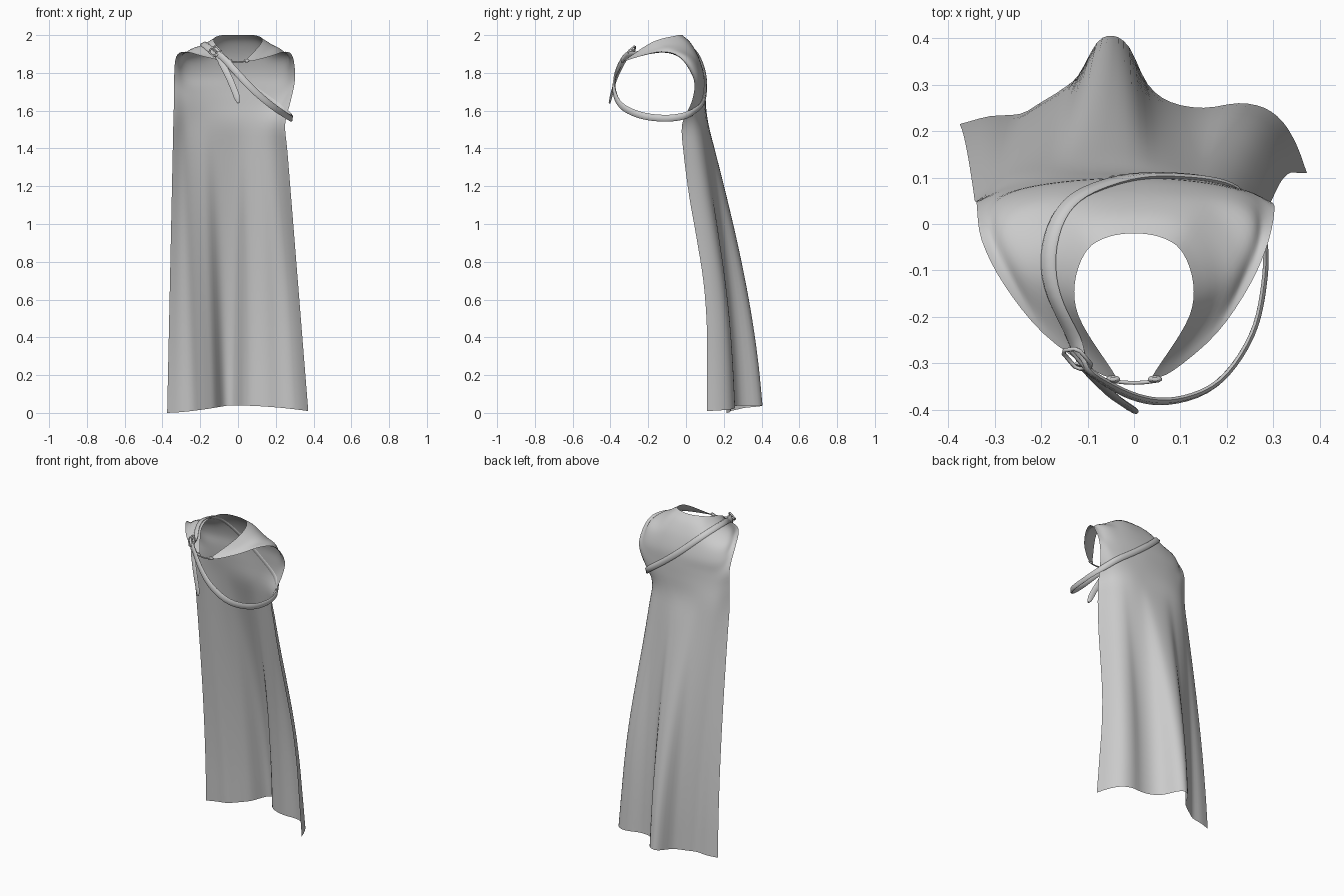
import bpy, bmesh, math
from mathutils import Vector as V
from mathutils.bvhtree import BVHTree

if "Cube" in bpy.data.objects:
    bpy.data.objects.remove(bpy.data.objects["Cube"])

cloth = bpy.data.materials.new("grey_cloth")
cloth.diffuse_color = (0.6, 0.6, 0.6, 1)
cloth.use_nodes = True
cloth.node_tree.nodes["Principled BSDF"].inputs["Base Color"].default_value = cloth.diffuse_color


def spline(pts, n, closed=False):
    """Smooth curve through pts, n samples."""
    m, out = len(pts), []
    for i in range(n):
        f = i / n * m if closed else i / (n - 1) * (m - 1)
        k = int(f) if closed else min(int(f), m - 2)
        t = f - k
        if closed:
            a, b, c, d = (pts[(k + j) % m] for j in (-1, 0, 1, 2))
        else:
            b, c = pts[k], pts[k + 1]
            a = pts[k - 1] if k else b * 2 - c
            d = pts[k + 2] if k + 2 < m else c * 2 - b
        out.append(b + (c - a) * (t / 2) + (a * 2 - b * 5 + c * 4 - d) * (t * t / 2)
                   + (b * 3 - a - c * 3 + d) * (t ** 3 / 2))
    return out


def make(name, verts, faces, angle=50):
    me = bpy.data.meshes.new(name)
    me.from_pydata([tuple(v) for v in verts], [], faces)
    me.materials.append(cloth)
    ob = bpy.data.objects.new(name, me)
    bpy.context.collection.objects.link(ob)
    bpy.ops.object.select_all(action='DESELECT')
    ob.select_set(True)
    bpy.context.view_layer.objects.active = ob
    bpy.ops.object.shade_smooth_by_angle(angle=math.radians(angle))
    return ob


def band(name, path, normals, widths, thick, closed=False):
    """Sweep a flat six-sided section along a path."""
    n, verts, faces = len(path), [], []
    for i, p in enumerate(path):
        q = path[(i + 1) % n] if closed else path[min(i + 1, n - 1)]
        r = path[i - 1] if closed else path[max(i - 1, 0)]
        side = (q - r).normalized().cross(normals[i]).normalized()
        nor = side.cross((q - r).normalized())
        w = widths[i] / 2
        for a, b in ((-1, 0), (-.7, .5), (.7, .5), (1, 0), (.7, -.5), (-.7, -.5)):
            verts.append(p + side * (a * w) + nor * (b * thick))
    for i in range(n if closed else n - 1):
        j = (i + 1) % n
        faces += [(i * 6 + k, i * 6 + (k + 1) % 6, j * 6 + (k + 1) % 6, j * 6 + k) for k in range(6)]
    if not closed:
        faces += [tuple(range(5, -1, -1)), tuple(range(n * 6 - 6, n * 6))]
    return make(name, verts, faces)


# Cape: upper rows from neckline to armpit, centre back out to the free edge
COLS = 49
upper = [
    [(0, -.02, 2.0), (.1, -.055, 1.997), (.125, -.18, 1.962), (.035, -.335, 1.86)],
    [(0, .02, 1.965), (.125, -.01, 1.965), (.175, -.14, 1.943), (.085, -.315, 1.865)],
    [(0, .055, 1.91), (.15, .032, 1.912), (.225, -.085, 1.927), (.178, -.235, 1.89)],
    [(0, .08, 1.85), (.16, .062, 1.86), (.255, 0, 1.887), (.25, -.13, 1.912)],
    [(0, .096, 1.79), (.155, .085, 1.79), (.255, .05, 1.81), (.29, -.035, 1.885)],
    [(0, .102, 1.72), (.145, .092, 1.72), (.245, .07, 1.725), (.302, .04, 1.77)],
    [(0, .105, 1.64), (.13, .096, 1.64), (.222, .073, 1.64), (.28, .033, 1.655)],
    [(0, .112, 1.53), (.115, .095, 1.53), (.195, .055, 1.53), (.25, -.02, 1.53)],
]
left_scale = (1, 1.02, 1.1, 1.12, 1.13, 1.12, 1.21, 1.37)
left_back = (0, 0, 0, 0, 0, 0, .015, .07)
rows = []
for half, s, back in zip(upper, left_scale, left_back):
    right = [V(p) for p in half]
    left = [V((-p[0] * s, p[1] + back * i / 3, p[2])) for i, p in enumerate(half)]
    rows.append(spline(left[:0:-1] + right, COLS))

# Wavy hem, left to right
hem_xy = [(-.375, .215), (-.31, .232), (-.245, .237), (-.2, .262), (-.155, .29), (-.12, .32),
          (-.08, .39), (-.045, .405), (-.01, .38), (.03, .3), (.08, .262), (.15, .25),
          (.225, .26), (.28, .25), (.32, .22), (.35, .17), (.372, .11)]


def hem_z(x):
    if x < -.05:
        return .04 * ((x + .375) / .325) ** 1.5
    return .04 - .03 * ((x + .05) / .42) ** 2


hem = spline([V((x, y, hem_z(x))) for x, y in hem_xy], COLS)

# Columns: smooth through the shoulders, then blend into the folds of the hem
grid = []
for c in range(COLS):
    top, h = rows[-1][c], hem[c]
    edge = (c / (COLS - 1)) ** 6
    low = []
    for f in (.1, .25, .4, .55, .7, .85, 1):
        t = .6 * math.sin(f * math.pi / 2) + .4 * f
        e = min(1, f * 1.4)
        t += (e * e * (3 - 2 * e) - t) * edge
        low.append(V((top.x + (h.x - top.x) * f, top.y + (h.y - top.y) * t,
                      top.z + (h.z - top.z) * f)))
    grid.append(spline([row[c] for row in rows] + low, 57))
R = len(grid[0])
verts = [p for col in grid for p in col]
faces = [(c * R + r, c * R + r + 1, (c + 1) * R + r + 1, (c + 1) * R + r)
         for c in range(COLS - 1) for r in range(R - 1)]
make("cape", verts, faces, 80)
tree = BVHTree.FromPolygons(verts, faces)

# Strap: over the left shoulder, across the back, under the right arm, up the front
path = [V(p) for p in (
    (-.125, -.29, 1.915), (-.165, -.2, 1.945), (-.183, -.09, 1.95), (-.16, .01, 1.93),
    (-.1, .08, 1.88), (0, .115, 1.79), (.1, .11, 1.71), (.19, .095, 1.645), (.25, .06, 1.595),
    (.282, -.04, 1.565), (.28, -.13, 1.56), (.255, -.24, 1.575), (.18, -.345, 1.625),
    (.08, -.382, 1.71), (0, -.372, 1.795), (-.07, -.335, 1.87))]
path = spline(path, 80, True)
pts, nors = [], []
for i, p in enumerate(path):
    out = V((p.x, p.y + .13, 0)).normalized()
    if i <= 41:
        hit, n, _, _ = tree.find_nearest(p)
        if n.dot(out + V((0, 0, .7))) < 0:
            n = -n
        p, out = hit + n * .006, n
    pts.append(p)
    nors.append(out)
for _ in range(3):
    pts = [(pts[i - 1] + pts[i] * 2 + pts[(i + 1) % 80]) / 4 for i in range(80)]
    nors = [(nors[i - 1] + nors[i] + nors[(i + 1) % 80]).normalized() for i in range(80)]
band("strap", pts, nors, [.036] * 80, .012, True)

# Loose strap end hanging from the buckle
tail = spline([V(p) for p in ((-.118, -.3, 1.9), (-.085, -.332, 1.85), (-.045, -.37, 1.77),
                              (-.012, -.393, 1.69), (.003, -.405, 1.64))], 14)
band("strap_tail", tail, [V((-.35, -1, .35)).normalized()] * 14,
     [.026] * 3 + [.034] * 8 + [.032, .024, .01], .007)


def tube(name, pts, radius, closed=False):
    """Round cord through points."""
    cu = bpy.data.curves.new(name, 'CURVE')
    cu.dimensions = '3D'
    cu.bevel_depth = radius
    cu.bevel_resolution = 1
    cu.use_fill_caps = True
    sp = cu.splines.new('POLY')
    sp.points.add(len(pts) - 1)
    for q, p in zip(sp.points, pts):
        q.co = (*p, 1)
    sp.use_cyclic_u = closed
    cu.materials.append(cloth)
    ob = bpy.data.objects.new(name, cu)
    bpy.context.collection.objects.link(ob)


# Buckle frame with its pin, lying flat on the strap
centre = V((-.122, -.29, 1.914))
along = V((.55, -.65, -.5)).normalized()
across = along.cross(V((-.45, -.6, .6))).normalized()
ring = [centre + along * (.03 * a) + across * (.024 * b) for a, b in
        ((-1, -.6), (-.7, -1), (.7, -1), (1, -.6), (1, .6), (.7, 1), (-.7, 1), (-1, .6))]
tube("buckle_frame", ring, .005, True)
tube("buckle_pin", [centre - along * .03, centre + along * .03], .004)

# Neck cord with a button on each collar tip
cord = [V((x, -.342 + 2 * x * x, 1.858 + 2 * x * x)) for x in (-.045, -.025, 0, .025, .045)]
tube("neck_cord", cord, .004)
for side in (-1, 1):
    bpy.ops.mesh.primitive_uv_sphere_add(segments=10, ring_count=6, radius=1,
                                         location=(side * .045, -.334, 1.864))
    ob = bpy.context.object
    ob.name = "collar_button"
    ob.scale = (.016, .008, .01)
    ob.data.materials.append(cloth)
    bpy.ops.object.shade_smooth_by_angle()
